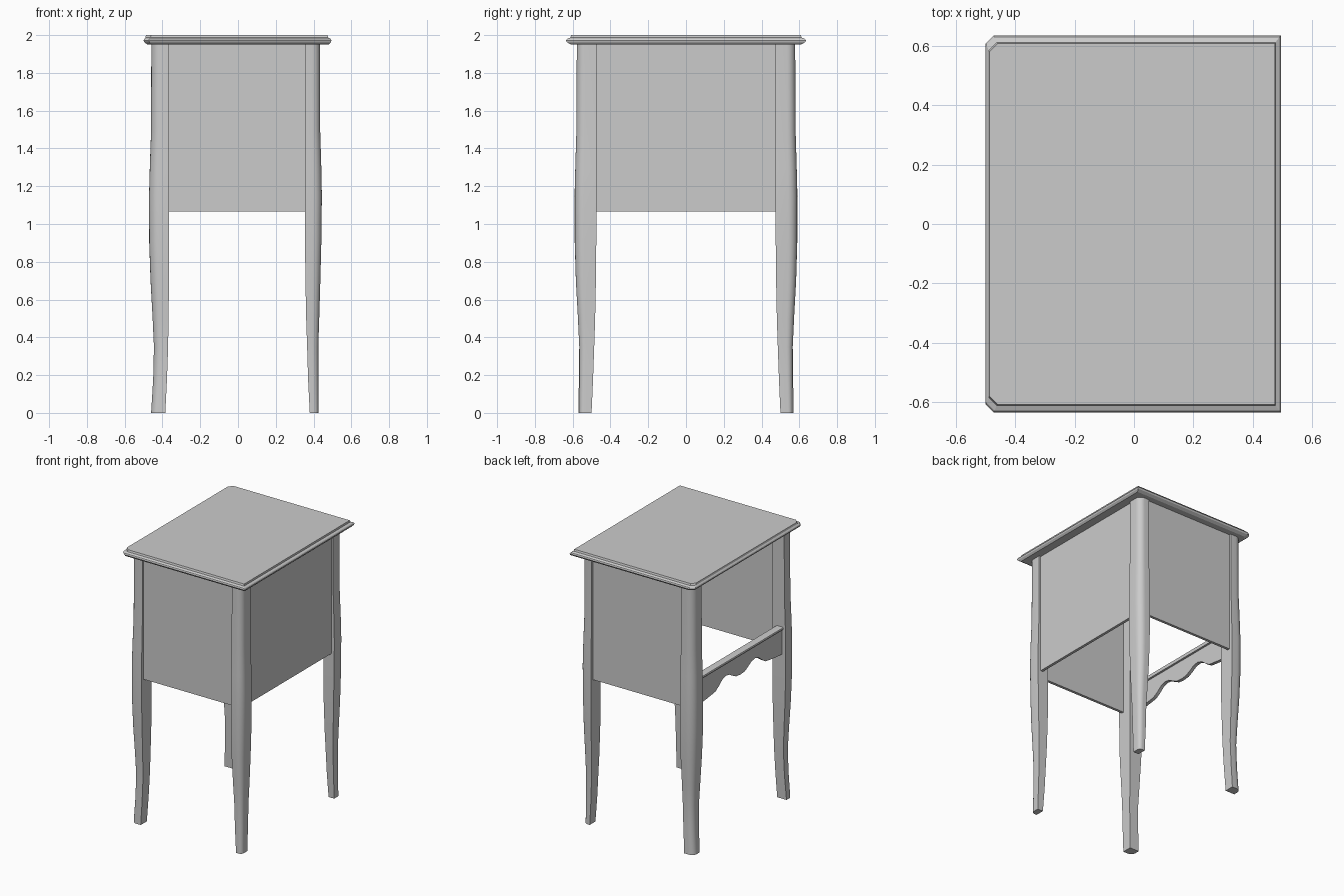
import bpy, bmesh, math

if "Cube" in bpy.data.objects:
    bpy.data.objects.remove(bpy.data.objects["Cube"])


def make(name, bm, smooth=False):
    bmesh.ops.recalc_face_normals(bm, faces=bm.faces)
    me = bpy.data.meshes.new(name)
    bm.to_mesh(me)
    bm.free()
    ob = bpy.data.objects.new(name, me)
    bpy.context.collection.objects.link(ob)
    if smooth:
        bpy.ops.object.select_all(action='DESELECT')
        bpy.context.view_layer.objects.active = ob
        ob.select_set(True)
        bpy.ops.object.shade_smooth_by_angle(angle=math.radians(35))
    return ob


def loft(name, rings, smooth=False):
    bm = bmesh.new()
    vs = [[bm.verts.new(p) for p in ring] for ring in rings]
    n = len(vs[0])
    for a, b in zip(vs, vs[1:]):
        for i in range(n):
            j = (i + 1) % n
            bm.faces.new((a[i], a[j], b[j], b[i]))
    bm.faces.new(vs[0])
    bm.faces.new(vs[-1])
    return make(name, bm, smooth)


def box(name, x0, x1, y0, y1, z0, z1):
    return loft(name, [[(x0, y0, z), (x1, y0, z), (x1, y1, z), (x0, y1, z)] for z in (z0, z1)])


# table top: moulded edge, clipped corners on the open (-x) side
def top_ring(x0, x1, y, z, c=0.027):
    return [(x0 + c, -y, z), (x1, -y, z), (x1, y, z), (x0 + c, y, z), (x0, y - c, z), (x0, -y + c, z)]


loft("table_top", [top_ring(-0.48, 0.48, 0.61, 1.95),
                   top_ring(-0.495, 0.492, 0.63, 1.962),
                   top_ring(-0.50, 0.495, 0.635, 1.972),
                   top_ring(-0.497, 0.49, 0.63, 1.98),
                   top_ring(-0.49, 0.477, 0.612, 1.987),
                   top_ring(-0.487, 0.475, 0.608, 2.0)])


# curved legs: square section with a rounded outer corner
# rows: z, inner x, outer x, inner y, outer y
open_side = [(0, .385, .46, .50, .57), (.18, .376, .449, .492, .567), (.35, .37, .445, .486, .565),
             (.5, .368, .452, .481, .572), (.7, .365, .463, .477, .583), (.9, .365, .47, .475, .589),
             (1.15, .365, .471, .475, .59), (1.3, .365, .467, .475, .586), (1.5, .365, .46, .475, .58),
             (1.955, .365, .459, .475, .578)]
closed_side = [(0, .38, .425, .50, .565), (.18, .371, .425, .492, .565), (.35, .366, .425, .486, .565),
               (.5, .361, .43, .481, .572), (.7, .357, .436, .477, .583), (.9, .355, .441, .475, .588),
               (1.15, .355, .444, .475, .589), (1.3, .355, .441, .475, .586), (1.5, .355, .435, .475, .58),
               (1.955, .355, .434, .475, .578)]


def leg(name, rows, sx, sy):
    rings = []
    for z, xi, xo, yi, yo in rows:
        r = 0.55 * min(xo - xi, yo - yi)
        pts = [(xi, yi), (xo, yi)]
        for k in range(7):
            a = k / 6 * math.pi / 2
            pts.append((xo - r + r * math.cos(a), yo - r + r * math.sin(a)))
        pts.append((xi, yo))
        rings.append([(sx * x, sy * y, z) for x, y in pts])
    loft(name, rings, True)


for sy, side in ((-1, "front"), (1, "back")):
    leg(side + "_left_leg", open_side, -1, sy)
    leg(side + "_right_leg", closed_side, 1, sy)
    # side panel between the legs
    box(side + "_panel", -0.37, 0.36, *sorted((sy * 0.545, sy * 0.565)), 1.065, 1.955)

# closed end panel
box("right_panel", 0.40, 0.42, -0.48, 0.48, 1.065, 1.955)

# scalloped apron and its rail on the open side
half = [(0, 1.10), (.05, 1.105), (.09, 1.125), (.13, 1.148), (.17, 1.155), (.21, 1.142),
        (.25, 1.11), (.29, 1.085), (.34, 1.078), (.40, 1.07), (.48, 1.065)]
wave = [(-y, z) for y, z in half[:0:-1]] + half
outline = wave + [(.48, 1.25), (-.48, 1.25)]
loft("apron", [[(x, y, z) for y, z in outline] for x in (-0.44, -0.415)], True)
rail = [(-.40, 1.24), (-.44, 1.24), (-.449, 1.245), (-.452, 1.253), (-.449, 1.261), (-.44, 1.265), (-.40, 1.265)]
loft("drawer_rail", [[(x, y, z) for x, z in rail] for y in (-0.48, 0.48)], True)
